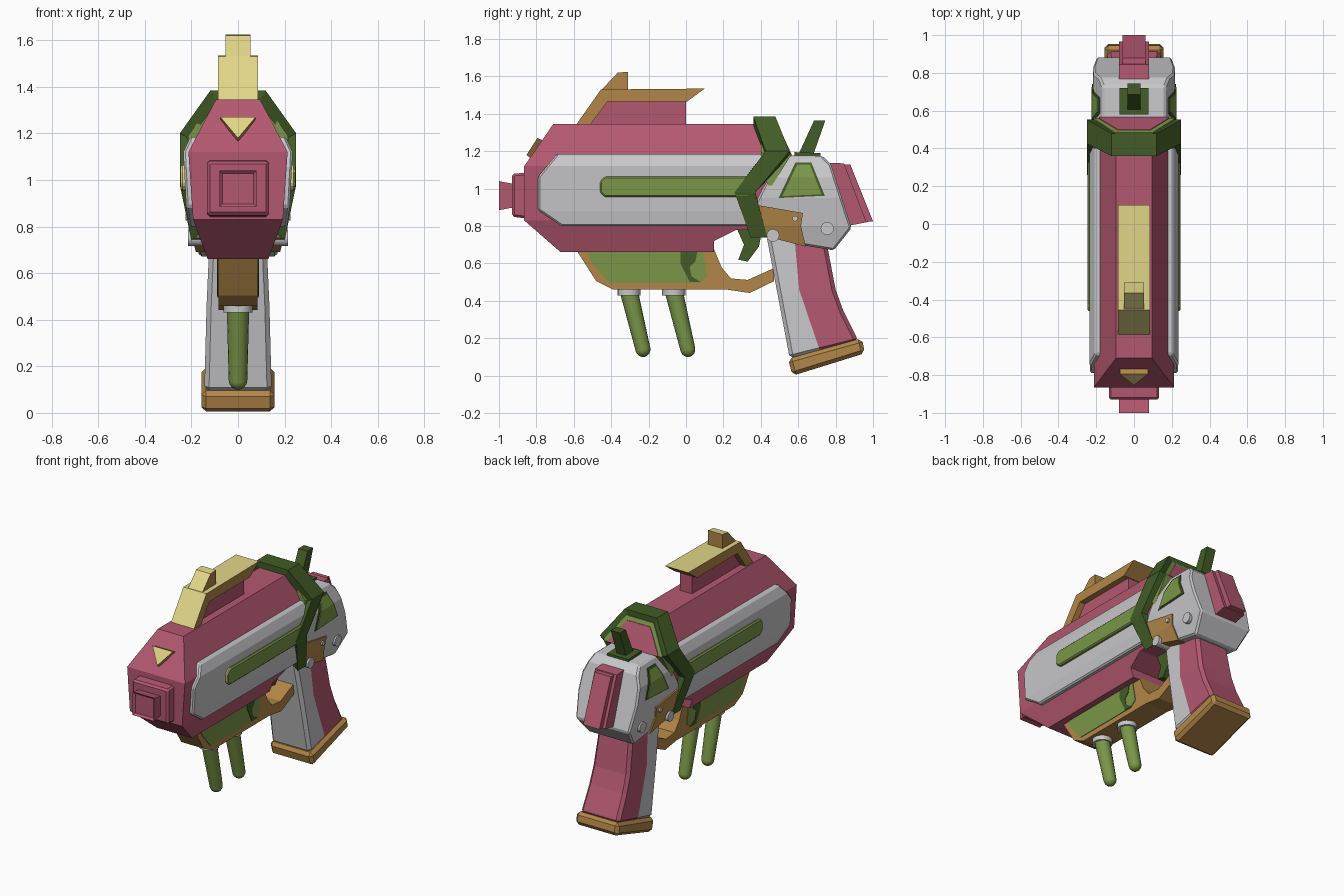
import bpy, bmesh, math
from mathutils import Vector, Matrix

if "Cube" in bpy.data.objects:
    bpy.data.objects.remove(bpy.data.objects["Cube"])


def mat(name, rgb):
    m = bpy.data.materials.new(name)
    lin = [(c / 255 / 12.92) if c < 11 else ((c / 255 + 0.055) / 1.055) ** 2.4 for c in rgb]
    m.diffuse_color = (*lin, 1)
    m.use_nodes = True
    m.node_tree.nodes["Principled BSDF"].inputs["Base Color"].default_value = m.diffuse_color
    return m


PINK = mat("rose", (180, 88, 112))
GREY = mat("light_grey", (200, 200, 203))
GREEN = mat("leaf_green", (122, 150, 72))
DARK = mat("dark_green", (66, 92, 38))
BROWN = mat("bronze", (178, 134, 72))
YELLOW = mat("pale_yellow", (226, 214, 136))


def finish(bm, name, mats, rule=None, bevel=0):
    bmesh.ops.recalc_face_normals(bm, faces=bm.faces[:])
    bm.normal_update()
    if rule:
        for f in bm.faces:
            f.material_index = rule(f)
    me = bpy.data.meshes.new(name)
    bm.to_mesh(me)
    bm.free()
    ob = bpy.data.objects.new(name, me)
    bpy.context.collection.objects.link(ob)
    for m in mats:
        me.materials.append(m)
    if bevel:
        b = ob.modifiers.new("bevel", 'BEVEL')
        b.width, b.segments, b.limit_method, b.angle_limit = bevel, 1, 'ANGLE', math.radians(35)
    return ob


def width_at(w, z):
    """Half width at height z from a constant or a rising list of (z, half width)."""
    if not isinstance(w, list):
        return w
    if z <= w[0][0]:
        return w[0][1]
    for (z0, a), (z1, b) in zip(w, w[1:]):
        if z <= z1:
            return a + (b - a) * (z - z0) / (z1 - z0)
    return w[-1][1]


def slab(name, prof, w, mats, rule=None, bevel=0, cuts=(), recess=None):
    """Side profile (y, z) spread symmetrically in x; half width follows the height."""
    bm = bmesh.new()
    sides = [[bm.verts.new((s, y, z)) for y, z in prof] for s in (-1, 1)]
    n = len(prof)
    for s in sides:
        bm.faces.new(s)
    for i in range(n):
        j = (i + 1) % n
        bm.faces.new((sides[0][i], sides[0][j], sides[1][j], sides[1][i]))
    planes = list(cuts)
    if isinstance(w, list):
        planes += [((0, 0, z), (0, 0, 1)) for z, _ in w]
    for co, no in planes:
        bmesh.ops.bisect_plane(bm, geom=bm.verts[:] + bm.edges[:] + bm.faces[:],
                               dist=1e-5, plane_co=co, plane_no=no)
    for v in bm.verts:
        v.co.x *= width_at(w, v.co.z)
    if recess:
        bmesh.ops.recalc_face_normals(bm, faces=bm.faces[:])
        bm.normal_update()
        face = min(bm.faces, key=lambda f: f.normal.y)
        bmesh.ops.inset_region(bm, faces=[face], thickness=recess, depth=0)
        bmesh.ops.translate(bm, verts=face.verts[:], vec=(0, 0.012, 0))
    return finish(bm, name, mats, rule, bevel)


def grow(w, d):
    return [(z, a + d) for z, a in w]


def rod(name, p0, p1, r0, r1, m, seg=16, smooth=True, ball=False):
    bm = bmesh.new()
    p0, p1 = Vector(p0), Vector(p1)
    d = p1 - p0
    rot = d.to_track_quat('Z', 'Y').to_matrix().to_4x4()
    bmesh.ops.create_cone(bm, cap_ends=True, segments=seg, radius1=r0, radius2=r1,
                          depth=d.length, matrix=Matrix.Translation((p0 + p1) / 2) @ rot)
    if ball:
        bmesh.ops.create_uvsphere(bm, u_segments=seg, v_segments=8, radius=r1,
                                  matrix=Matrix.Translation(p1) @ rot)
    ob = finish(bm, name, [m])
    if smooth:
        for o in bpy.context.selected_objects:
            o.select_set(False)
        bpy.context.view_layer.objects.active = ob
        ob.select_set(True)
        bpy.ops.object.shade_smooth_by_angle(angle=math.radians(40))
    return ob


# Main barrel housing
BODY = [(0.66, 0.13), (0.83, 0.193), (1.12, 0.213), (1.345, 0.095)]
slab("barrel_body", [(-0.865, 0.83), (-0.865, 1.12), (-0.71, 1.345), (0.44, 1.345), (0.50, 1.18),
                     (0.45, 0.78), (0.27, 0.78), (0.15, 0.72), (0.15, 0.66), (-0.67, 0.66)], BODY, [PINK])
# Grey side panels
slab("side_panels", [(-0.69, 1.185), (-0.79, 1.065), (-0.79, 0.885), (-0.665, 0.80), (0.40, 0.80),
                     (0.34, 0.98), (0.48, 1.185)],
     [(0.80, 0.21), (0.88, 0.222), (1.12, 0.235), (1.185, 0.205)], [GREY], bevel=0.01)
# Green side strips with pale front tips
slab("side_strips", [(-0.435, 0.955), (-0.46, 0.98), (-0.46, 1.04), (-0.435, 1.065), (0.34, 1.065),
                     (0.34, 0.955)], 0.247, [GREEN, YELLOW],
     rule=lambda f: int(f.normal.y < -0.5), bevel=0.008)
# Stepped muzzle
slab("muzzle_base", [(-0.93, 0.85), (-0.93, 1.08), (-0.85, 1.085), (-0.85, 0.84)], 0.133, [PINK],
     bevel=0.012)
slab("muzzle_tip", [(-1.0, 0.885), (-1.0, 1.04), (-0.92, 1.025), (-0.92, 0.90)], 0.08, [PINK],
     recess=0.018)
# Front triangle badge
bm = bmesh.new()
for p in [(-.075, -.795, 1.27), (.075, -.795, 1.27), (0, -.853, 1.18),
          (-.075, -.745, 1.25), (.075, -.745, 1.25), (0, -.82, 1.155)]:
    bm.verts.new(p)
bmesh.ops.convex_hull(bm, input=bm.verts[:])
finish(bm, "front_triangle", [BROWN, YELLOW], rule=lambda f: int(f.normal.y < -0.4))

# Top sight rail, post and riser
gold = lambda f: int(f.normal.y < -0.3 or f.normal.z > 0.7)
slab("sight_rail", [(-0.585, 1.345), (-0.455, 1.53), (0.10, 1.535), (0.005, 1.465), (-0.42, 1.465),
                    (-0.51, 1.345)], 0.085, [BROWN, YELLOW], rule=gold)
slab("sight_post", [(-0.455, 1.525), (-0.365, 1.62), (-0.31, 1.625), (-0.31, 1.525)], 0.053,
     [BROWN, YELLOW], rule=gold)
slab("sight_riser", [(-0.515, 1.34), (-0.42, 1.47), (0.0, 1.47), (0.0, 1.34)], 0.045, [PINK])

# Dark green chevron collar lofted around the body
half = [(0.2, 0.74, 0.345, 0.435), (0.25, 0.98, 0.26, 0.37), (0.25, 1.2, 0.425, 0.553),
        (0.118, 1.385, 0.36, 0.478)]
bm = bmesh.new()
rings = []
for x, z, f, b in half + [(-x, z, f, b) for x, z, f, b in reversed(half)]:
    xi, zi = x * 0.8, 1 + (z - 1) * 0.87
    rings.append([bm.verts.new(p) for p in ((x, f, z), (x, b, z), (xi, b, zi), (xi, f, zi))])
for a, b in zip(rings, rings[1:]):
    for i in range(4):
        j = (i + 1) % 4
        bm.faces.new((a[i], a[j], b[j], b[i]))
bm.faces.new(rings[0])
bm.faces.new(rings[-1])
finish(bm, "collar", [DARK])
# Green rim and rose core behind the collar
slab("collar_rim", [(0.40, 1.35), (0.485, 1.35), (0.562, 1.18), (0.45, 1.0), (0.40, 1.1)],
     [(1.0, 0.215), (1.19, 0.215), (1.35, 0.10)], [GREEN])
slab("collar_core", [(0.40, 1.325), (0.50, 1.325), (0.566, 1.18), (0.45, 1.1)],
     [(1.1, 0.185), (1.19, 0.185), (1.325, 0.085)], [PINK])

# Rear housing
REAR = [(0.67, 0.165), (0.80, 0.20), (0.95, 0.218), (1.06, 0.213), (1.18, 0.165)]
slab("rear_housing", [(0.50, 1.18), (0.73, 1.175), (0.775, 1.13), (0.885, 0.79), (0.79, 0.67),
                      (0.61, 0.70), (0.40, 0.755), (0.37, 0.92)], REAR, [GREY], bevel=0.02)
slab("rear_window_border", [(0.495, 0.95), (0.585, 1.14), (0.67, 1.14), (0.742, 0.962)],
     grow(REAR, 0.004), [DARK])
slab("rear_window", [(0.515, 0.96), (0.595, 1.13), (0.662, 1.13), (0.725, 0.97)],
     grow(REAR, 0.008), [GREEN])
slab("rear_bronze_plate", [(0.365, 0.915), (0.625, 0.87), (0.615, 0.80), (0.64, 0.69), (0.41, 0.75)],
     grow(REAR, 0.01), [BROWN])
for i, (y, z, r, x) in enumerate([(0.465, 0.75, 0.034, 0.215), (0.755, 0.787, 0.035, 0.212),
                                  (0.583, 0.84, 0.015, 0.225)]):
    rod(f"stud_{i + 1}", (-x, y, z), (x, y, z), r, r, GREY)
# Rose back block
slab("back_block", [(0.73, 1.14), (0.845, 1.135), (0.965, 0.82), (0.86, 0.80)], 0.08, [PINK])
slab("back_block_cap", [(0.82, 1.13), (0.878, 1.13), (1.0, 0.825), (0.94, 0.82)], 0.06, [PINK])
# Rear sight
slab("rear_sight_base", [(0.58, 1.17), (0.58, 1.195), (0.72, 1.19), (0.72, 1.16)], 0.078, [DARK])
slab("rear_sight_post", [(0.60, 1.18), (0.685, 1.365), (0.745, 1.365), (0.68, 1.18)], 0.034, [DARK])

# Under frame with trigger guard, side insets
slab("under_frame", [(-0.585, 0.67), (-0.48, 0.505), (-0.39, 0.46), (0.22, 0.46), (0.34, 0.442),
                     (0.47, 0.505), (0.47, 0.575), (0.33, 0.512), (0.24, 0.52), (0.19, 0.58),
                     (0.14, 0.70), (0.0, 0.70)], 0.083, [BROWN])
slab("under_panel", [(-0.53, 0.665), (-0.50, 0.60), (-0.41, 0.495), (0.07, 0.495), (0.115, 0.53),
                     (0.09, 0.665)], 0.087, [GREEN])
slab("under_panel_mark", [(-0.03, 0.665), (0.06, 0.66), (0.05, 0.61), (0.02, 0.58), (0.03, 0.53),
                          (0.08, 0.50), (0.02, 0.50), (-0.01, 0.56), (-0.03, 0.60)], 0.09, [DARK])
# Trigger
slab("trigger", [(0.27, 0.79), (0.31, 0.70), (0.28, 0.62), (0.33, 0.61), (0.39, 0.69), (0.41, 0.79)],
     0.045, [DARK])

# Two hanging prongs
for i, y in enumerate((-0.305, -0.065)):
    rod(f"prong_collar_{i + 1}", (0, y, 0.43), (0, y, 0.47), 0.062, 0.062, GREY)
    rod(f"prong_{i + 1}", (0, y, 0.45), (0, y + 0.075, 0.14), 0.048, 0.04, GREEN, ball=True)

# Grip: grey front, rose back, split along a bent line
def grip_side(f):
    c = f.calc_center_median()
    z = c.z
    line = 0.605 - (z - 0.46) * 0.09 if z > 0.46 else 0.605 + (0.46 - z) * 0.34
    return int(c.y > line)


slab("grip", [(0.43, 0.75), (0.555, 0.09), (0.92, 0.18), (0.91, 0.21), (0.84, 0.35), (0.80, 0.46),
              (0.76, 0.67), (0.74, 0.75)], [(0.08, 0.145), (0.46, 0.135), (0.75, 0.122)], [GREY, PINK],
     rule=grip_side, bevel=0.02,
     cuts=[((0, 0.605, 0.46), (0, 1, 0.09)), ((0, 0.605, 0.46), (0, 1, 0.34))])
slab("grip_base", [(0.545, 0.09), (0.57, 0.0), (0.957, 0.12), (0.94, 0.20)], 0.157, [BROWN], bevel=0.02)
